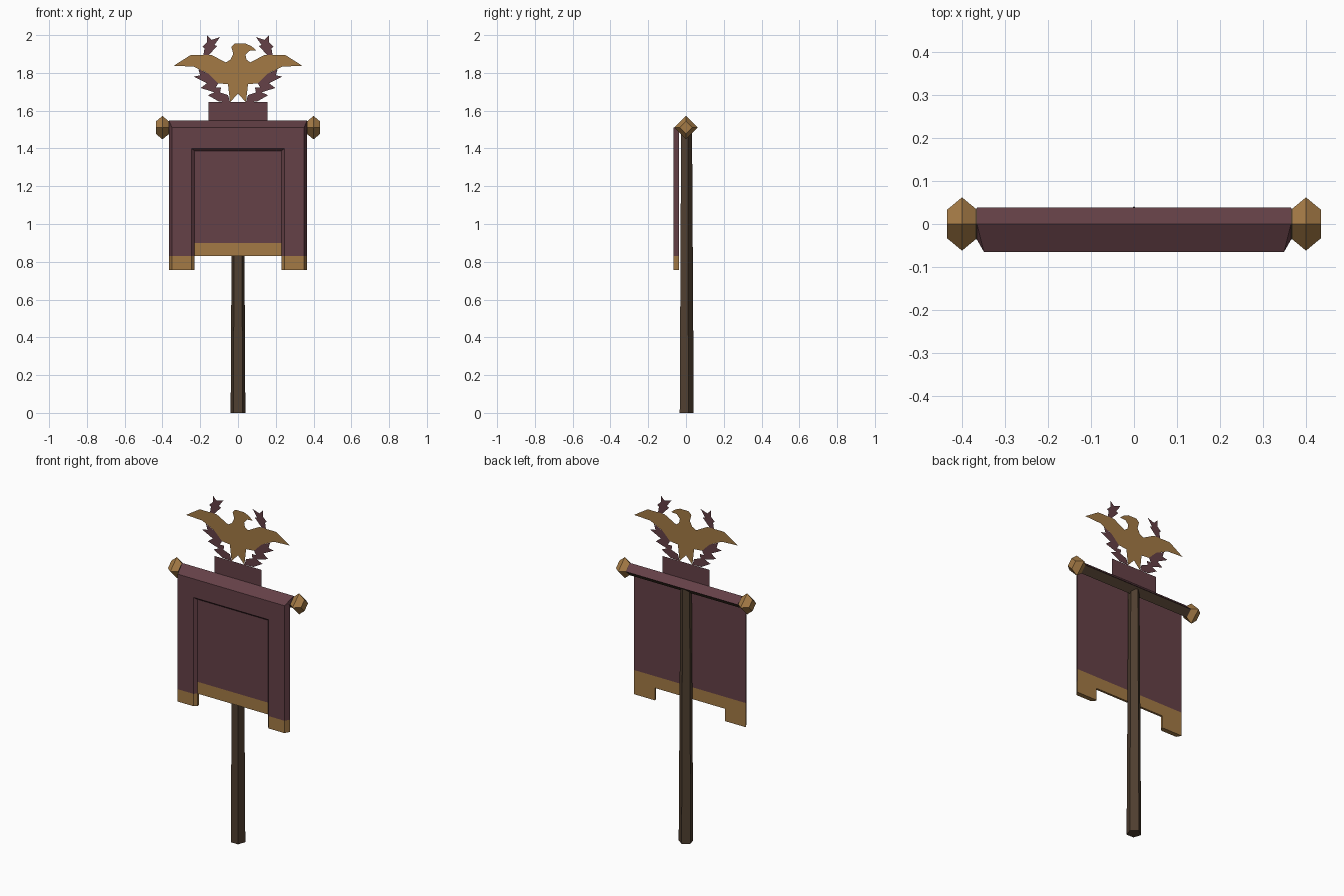
import bpy
import bmesh
from math import sin, cos, pi

cube = bpy.data.objects.get("Cube")
if cube:
    bpy.data.objects.remove(cube, do_unlink=True)


def material(name, rgb):
    m = bpy.data.materials.new(name)
    m.use_nodes = True
    m.diffuse_color = (*rgb, 1)
    bsdf = next(n for n in m.node_tree.nodes if n.type == "BSDF_PRINCIPLED")
    bsdf.inputs["Base Color"].default_value = (*rgb, 1)
    bsdf.inputs["Roughness"].default_value = 0.9
    return m


PURPLE = material("dark purple cloth", (0.130, 0.052, 0.063))
GOLD = material("dull gold", (0.370, 0.195, 0.060))
WOOD = material("dark wood", (0.080, 0.050, 0.030))


def loft(bm, rings):
    """Skin a closed solid through rings of equal point count."""
    vs = [[bm.verts.new(p) for p in ring] for ring in rings]
    for a, b in zip(vs, vs[1:]):
        for i in range(len(a)):
            j = (i + 1) % len(a)
            bm.faces.new((a[i], a[j], b[j], b[i]))
    bm.faces.new(vs[0][::-1])
    bm.faces.new(vs[-1])


def finish(name, bm, mats, closed=True):
    if closed:
        bmesh.ops.recalc_face_normals(bm, faces=bm.faces)
    me = bpy.data.meshes.new(name)
    bm.to_mesh(me)
    bm.free()
    for m in mats:
        me.materials.append(m)
    ob = bpy.data.objects.new(name, me)
    bpy.context.scene.collection.objects.link(ob)
    return ob


def solid(name, rings, mat):
    bm = bmesh.new()
    loft(bm, rings)
    return finish(name, bm, [mat])


def plate(name, outline, mat):
    """Flat cut-out in the x-z plane, facing the front."""
    bm = bmesh.new()
    f = bm.faces.new([bm.verts.new((x, 0, z)) for x, z in outline])
    f.normal_update()
    if f.normal.y > 0:
        f.normal_flip()
    bmesh.ops.triangulate(bm, faces=[f])
    return finish(name, bm, [mat], closed=False)


def pole_ring(r, z):
    return [(r * sin(2 * pi * i / 5), r * cos(2 * pi * i / 5), z) for i in range(5)]


BAR_Z = 1.51


def diamond(r, x):
    return [(x, r * cos(i * pi / 2), BAR_Z + r * sin(i * pi / 2)) for i in range(4)]


# Five-sided tapering pole, crossbar and its end knobs
solid("pole", [pole_ring(0.041, 0), pole_ring(0.032, 1.5)], WOOD)
solid("crossbar", [diamond(0.036, -0.37), diamond(0.036, 0.37)], WOOD)
for s, side in ((1, "left"), (-1, "right")):
    solid(side + "_knob", [diamond(0.033, s * 0.365), diamond(0.062, s * 0.40),
                           diamond(0.033, s * 0.435)], GOLD)

# Banner cloth: raised border round a sunken centre panel
FRONT, SUNK, BACK = -0.065, -0.05, -0.037
OUT, IN, SLANT = 0.365, 0.23, 0.016
HEM, TRIM, RECESS = 0.83, 0.90, 1.40


def at(profile, z):
    return [(x, y, z) for x, y in profile]


bm = bmesh.new()
for s in (1, -1):
    leg = [(s * OUT, BACK), (s * (OUT - SLANT), FRONT), (s * (IN + SLANT), FRONT),
           (s * IN, SUNK), (s * IN, BACK)]
    loft(bm, [at(leg, z) for z in (0.757, HEM, TRIM, RECESS)])
centre = [(-IN, SUNK), (IN, SUNK), (IN, BACK), (-IN, BACK)]
lip = [(-IN - SLANT, FRONT), (IN + SLANT, FRONT), (IN, BACK), (-IN, BACK)]
header = [(SLANT - OUT, FRONT), (OUT - SLANT, FRONT), (OUT, BACK), (-OUT, BACK)]
loft(bm, [at(centre, z) for z in (HEM, TRIM, RECESS - 0.013)])
loft(bm, [at(centre, RECESS - 0.013), at(lip, RECESS)])
loft(bm, [at(header, RECESS), at(header, BAR_Z)])
bmesh.ops.recalc_face_normals(bm, faces=bm.faces)
# Gold trim: deeper on the back and on the centre panel
for f in bm.faces:
    c = f.calc_center_median()
    deep = f.normal.y > 0.9 or abs(c.x) < IN - 0.05
    f.material_index = int(c.z < (TRIM if deep else HEM) + 0.001)
finish("banner_cloth", bm, [PURPLE, GOLD])

# Cloth folded over the crossbar
fold = [(OUT - SLANT, FRONT, BAR_Z), (OUT, 0, 1.547), (OUT, 0.038, BAR_Z - 0.001),
        (OUT, BACK, BAR_Z - 0.001)]
solid("cloth_fold", [[(s * x, y, z) for x, y, z in fold] for s in (-1, 1)], PURPLE)

# Name plaque with a gold frame
bm = bmesh.new()
face = bm.faces.new([bm.verts.new((x, 0, z)) for x, z in
                     ((-0.155, 1.542), (0.155, 1.542), (0.155, 1.645), (-0.155, 1.645))])
bm.normal_update()
rim = bmesh.ops.inset_region(bm, faces=[face], thickness=0.011)["faces"]
for f in rim:
    f.material_index = 1
finish("plaque", bm, [PURPLE, GOLD], closed=False)

# Bird cut-out: mirrored wing and tail, with the head turned to one side
wing_top = [(0.065, 1.855), (0.14, 1.895), (0.25, 1.895), (0.34, 1.838)]
wing_low = [(0.235, 1.833), (0.155, 1.795), (0.105, 1.745), (0.053, 1.74), (0.042, 1.645)]
half = wing_top + wing_low
head = [(-0.04, 1.87), (-0.025, 1.9), (-0.035, 1.937), (-0.017, 1.955), (0.04, 1.955),
        (0.07, 1.942), (0.097, 1.92), (0.06, 1.917), (0.04, 1.895), (0.045, 1.87)]
plate("bird", head + half + [(0, 1.69)] + [(-x, z) for x, z in half[::-1]], GOLD)

# Leaf sprigs below and above each wing
lower = [(0.042, 1.645), (0.1, 1.648), (0.16, 1.682), (0.125, 1.697), (0.197, 1.72),
         (0.165, 1.745), (0.235, 1.78), (0.2, 1.787), (0.21, 1.82), (0.155, 1.795),
         (0.105, 1.745), (0.118, 1.722), (0.09, 1.722), (0.095, 1.697), (0.053, 1.682)]
upper = [(0.165, 2.0), (0.14, 1.975), (0.095, 1.99), (0.125, 1.947), (0.11, 1.942),
         (0.155, 1.895), (0.183, 1.895), (0.177, 1.93), (0.188, 1.938), (0.165, 1.96)]
for s, side in ((1, "left"), (-1, "right")):
    plate(side + "_lower_sprig", [(s * x, z) for x, z in lower], PURPLE)
    plate(side + "_upper_sprig", [(s * x, z) for x, z in upper], PURPLE)
